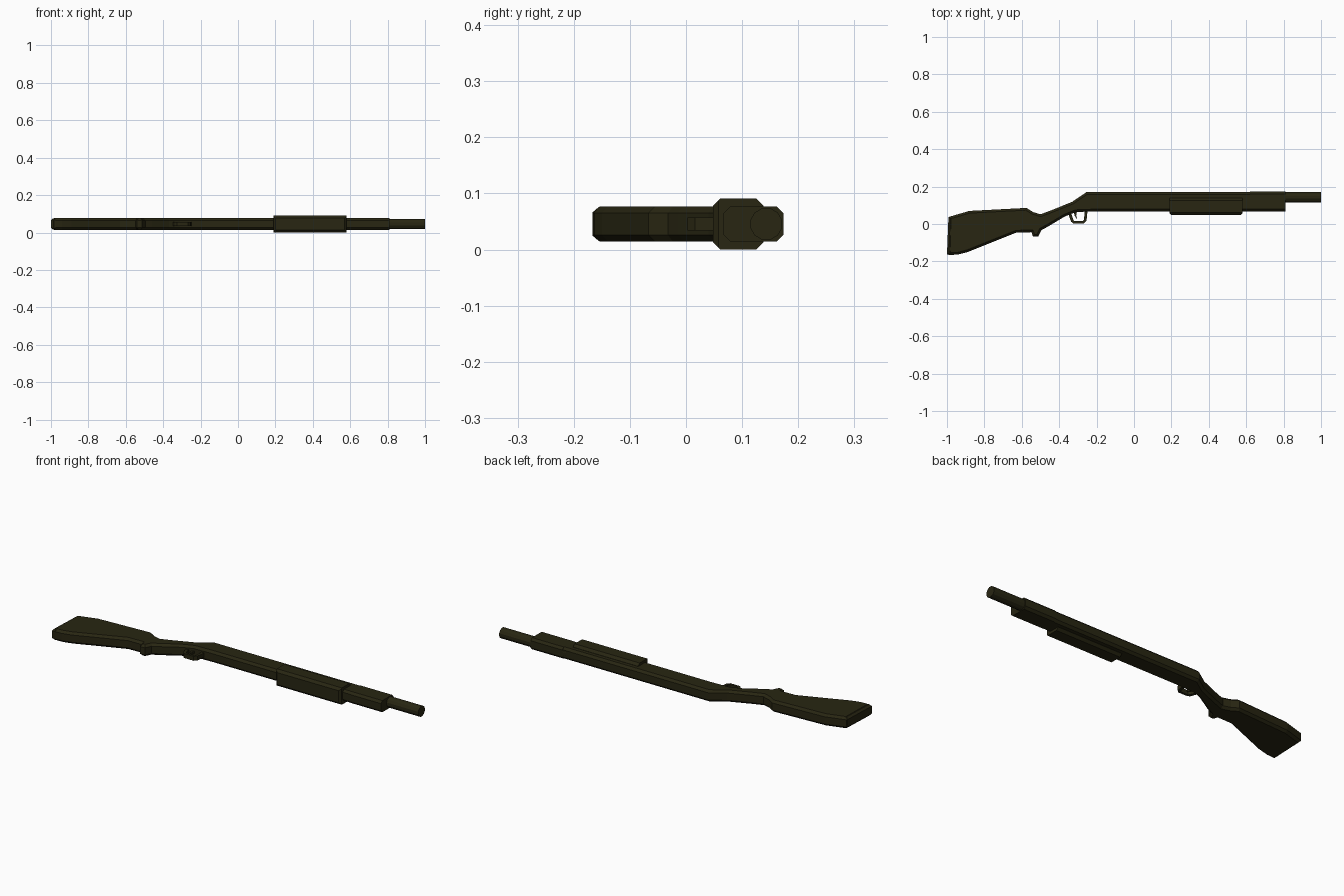
import bpy, bmesh, math
from mathutils import Vector

if "Cube" in bpy.data.objects:
    bpy.data.objects.remove(bpy.data.objects["Cube"])

ZC = 0.0455  # centre plane of the whole model

mat = bpy.data.materials.new("dark olive")
mat.diffuse_color = (0.021, 0.019, 0.006, 1)
mat.use_nodes = True
mat.node_tree.nodes["Principled BSDF"].inputs["Base Color"].default_value = mat.diffuse_color


def finish(name, bm):
    bmesh.ops.recalc_face_normals(bm, faces=bm.faces)
    me = bpy.data.meshes.new(name)
    bm.to_mesh(me)
    bm.free()
    me.materials.append(mat)
    ob = bpy.data.objects.new(name, me)
    bpy.context.collection.objects.link(ob)
    return ob


def extrude(bm, coords, vec):
    face = bm.faces.new([bm.verts.new(c) for c in coords])
    res = bmesh.ops.extrude_face_region(bm, geom=[face], use_keep_orig=True)
    moved = [g for g in res["geom"] if isinstance(g, bmesh.types.BMVert)]
    bmesh.ops.translate(bm, verts=moved, vec=Vector(vec))
    bmesh.ops.recalc_face_normals(bm, faces=bm.faces)


def plate(name, pts, half, chamfer=0):
    """Side profile (x, y) extruded in z, with chamfered rims."""
    bm = bmesh.new()
    extrude(bm, [(x, y, ZC - half) for x, y in pts], (0, 0, 2 * half))
    if chamfer:
        rims = [e for e in bm.edges
                if abs(e.verts[0].co.z - e.verts[1].co.z) < 1e-5]
        bmesh.ops.bevel(bm, geom=rims, offset=chamfer, segments=1,
                        affect='EDGES', clamp_overlap=False)
    bmesh.ops.triangulate(bm, faces=[f for f in bm.faces if len(f.verts) > 4])
    return finish(name, bm)


def bar(name, section, x0, x1):
    """Cross-section (y, z offset) extruded along x."""
    bm = bmesh.new()
    extrude(bm, [(x0, y, ZC + z) for y, z in section], (x1 - x0, 0, 0))
    return finish(name, bm)


def box_section(y0, y1, half, c):
    return [(y0, -half + c), (y0 + c, -half), (y1 - c, -half), (y1, -half + c),
            (y1, half - c), (y1 - c, half), (y0 + c, half), (y0, half - c)]


# butt stock, wrist and receiver in one silhouette
plate("stock_and_receiver", [
    (-0.995, -0.145), (-0.985, -0.166), (-0.94, -0.163), (-0.89, -0.150),
    (-0.63, -0.046), (-0.548, -0.044), (-0.54, -0.067), (-0.512, -0.067),
    (-0.495, -0.032), (-0.46, -0.014), (-0.37, 0.040), (-0.31, 0.064),
    (-0.20, 0.068), (0.64, 0.068), (0.64, 0.170), (-0.255, 0.170),
    (-0.33, 0.119), (-0.44, 0.074), (-0.50, 0.052), (-0.54, 0.064),
    (-0.575, 0.086), (-0.88, 0.070), (-0.99, 0.038)], 0.0315, 0.012)

# butt pad end
plate("butt_plate", [(-1.0, -0.163), (-0.975, -0.167), (-0.97, 0.038),
                     (-0.992, 0.036)], 0.0305, 0.01)

# magazine and barrel clamp section
bar("barrel_clamp", box_section(0.067, 0.1735, 0.0315, 0.012), 0.62, 0.81)

# barrel
R = 0.029
bar("barrel", [(0.143 + R * math.cos(math.tau * (i + 0.5) / 12),
                R * math.sin(math.tau * (i + 0.5) / 12)) for i in range(12)],
    0.60, 1.0)

# pump fore-end, with bottom corners tapered at both ends
fore = bar("pump_fore_end", box_section(0.048, 0.138, 0.0455, 0.013), 0.19, 0.58)
bm = bmesh.new()
bm.from_mesh(fore.data)
low = [e for e in bm.edges if all(v.co.y < 0.0485 for v in e.verts)
       and abs(e.verts[0].co.x - e.verts[1].co.x) < 1e-5]
bmesh.ops.bevel(bm, geom=low, offset=0.01, segments=1, affect='EDGES')
bm.to_mesh(fore.data)
bm.free()

# trigger guard loop and trigger
plate("trigger_guard", [
    (-0.350, 0.060), (-0.347, 0.042), (-0.336, 0.012), (-0.325, 0.003),
    (-0.268, 0.003), (-0.254, 0.016), (-0.248, 0.075), (-0.264, 0.075),
    (-0.267, 0.023), (-0.274, 0.015), (-0.318, 0.015), (-0.324, 0.022),
    (-0.333, 0.048), (-0.333, 0.064)], 0.012)
plate("trigger", [(-0.322, 0.070), (-0.318, 0.045), (-0.304, 0.024),
                  (-0.309, 0.047), (-0.304, 0.070)], 0.006)
